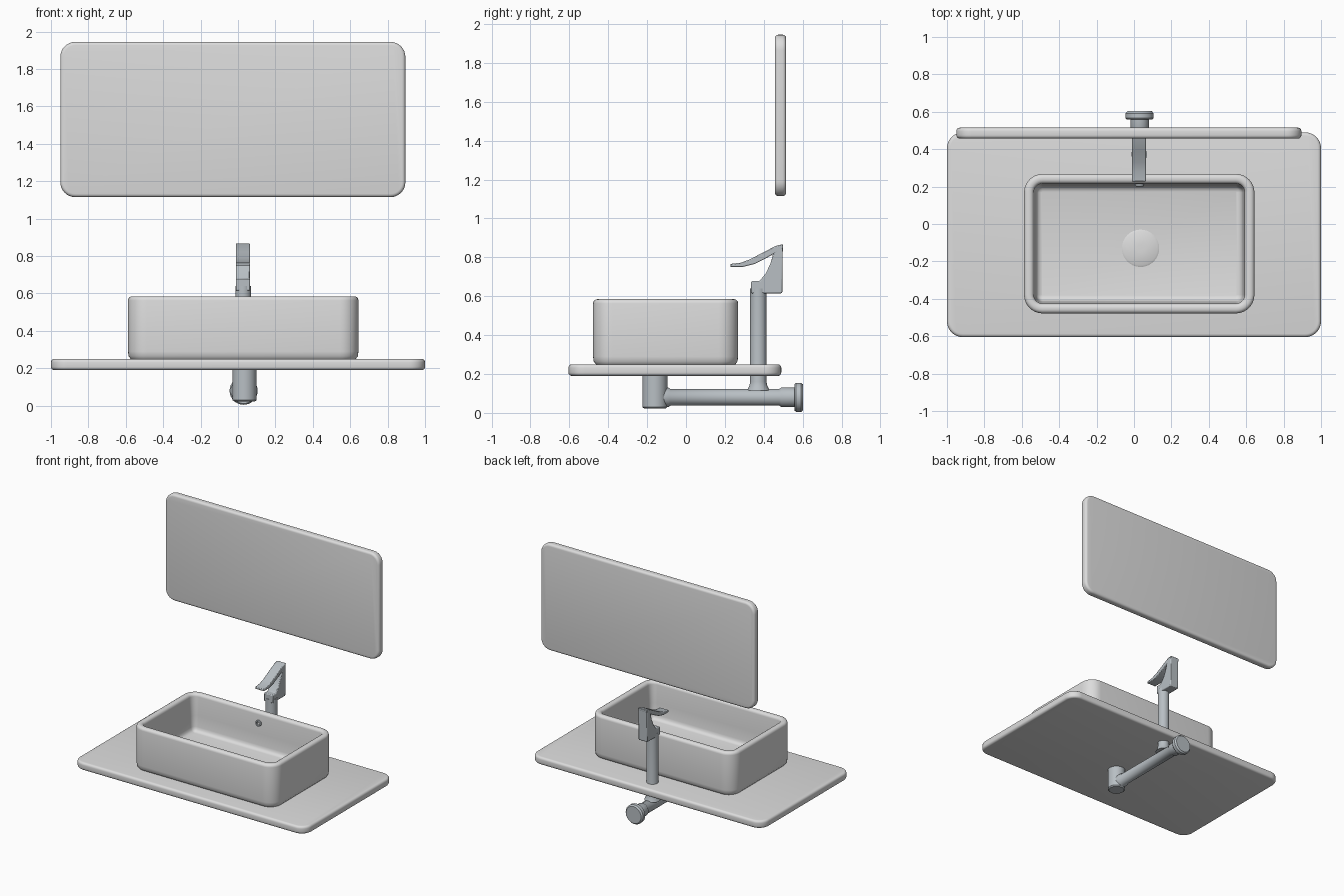
import bpy, bmesh, math
from mathutils import Matrix

if "Cube" in bpy.data.objects:
    bpy.data.objects.remove(bpy.data.objects["Cube"])


def material(name, rgb):
    m = bpy.data.materials.new(name)
    m.diffuse_color = (*rgb, 1)
    m.use_nodes = True
    m.node_tree.nodes["Principled BSDF"].inputs["Base Color"].default_value = m.diffuse_color
    return m


WHITE = material("white ceramic", (0.72, 0.72, 0.72))
STEEL = material("blue grey steel", (0.48, 0.52, 0.55))
CX = 0.03  # centre line of the tap and pipes


def finish(name, bm, mat, angle=40):
    bmesh.ops.recalc_face_normals(bm, faces=bm.faces)
    mesh = bpy.data.meshes.new(name)
    bm.to_mesh(mesh)
    bm.free()
    ob = bpy.data.objects.new(name, mesh)
    bpy.context.collection.objects.link(ob)
    mesh.materials.append(mat)
    bpy.ops.object.select_all(action='DESELECT')
    ob.select_set(True)
    bpy.context.view_layer.objects.active = ob
    bpy.ops.object.shade_smooth_by_angle(angle=math.radians(angle))
    return ob


def loft(bm, rings):
    """Skin a list of equal point rings and cap both ends."""
    vs = [[bm.verts.new(p) for p in r] for r in rings]
    n = len(vs[0])
    for a, b in zip(vs, vs[1:]):
        for i in range(n):
            j = (i + 1) % n
            bm.faces.new((a[i], a[j], b[j], b[i]))
    bm.faces.new(vs[0])
    bm.faces.new(vs[-1])


def rounded_rect(x0, x1, y0, y1, r, z, inset=0.0, seg=8):
    pts = []
    r_in = max(r - inset, 0.005)
    x0, x1, y0, y1 = x0 + inset, x1 - inset, y0 + inset, y1 - inset
    corners = ((x1 - r_in, y1 - r_in), (x0 + r_in, y1 - r_in),
               (x0 + r_in, y0 + r_in), (x1 - r_in, y0 + r_in))
    for k, (cx, cy) in enumerate(corners):
        for i in range(seg + 1):
            a = math.pi / 2 * (k + i / seg)
            pts.append((cx + r_in * math.cos(a), cy + r_in * math.sin(a), z))
    return pts


def arc(steps=4):
    return [(1 - math.cos(math.pi / 2 * i / steps), math.sin(math.pi / 2 * i / steps))
            for i in range(steps + 1)]


def slab_rings(rect, r, z0, z1, e):
    """Rounded-edge slab as (inset, z) rings."""
    low = [(e * (1 - s), z0 + e * c) for c, s in arc()]
    high = [(e * c, z1 - e + e * s) for c, s in arc()]
    return [rounded_rect(*rect, r, z, i) for i, z in low + high]


# counter top
bm = bmesh.new()
loft(bm, slab_rings((-1, 1, -0.605, 0.49), 0.085, 0.19, 0.25, 0.018))
finish("counter_top", bm, WHITE)

# mirror panel, lofted flat then stood upright
bm = bmesh.new()
loft(bm, slab_rings((-0.95, 0.895, 1.115, 1.945), 0.08, -0.515, -0.457, 0.018))
bmesh.ops.transform(bm, matrix=Matrix.Rotation(math.radians(90), 4, 'X'), verts=bm.verts)
finish("mirror_panel", bm, WHITE)

# vessel basin: outer wall, rounded rim, inner wall, coved floor
rect = (-0.588, 0.644, -0.478, 0.268)
e = 0.022
prof = [(0.02, 0.245), (0.014, 0.25), (0.003, 0.265), (0, 0.29)]
prof += [(e * c, 0.585 - e + e * s) for c, s in arc()]
prof += [(0.052 - e * c, 0.585 - e + e * s) for c, s in reversed(arc())]
prof += [(0.058, 0.42), (0.064, 0.335), (0.068, 0.318), (0.078, 0.305), (0.095, 0.3)]
bm = bmesh.new()
loft(bm, [rounded_rect(*rect, 0.1, z, i) for i, z in prof])
finish("basin", bm, WHITE)


def turned(name, profile, axis_matrix, mat, seg=32):
    """Lathe of (radius, height) pairs about a placed axis."""
    bm = bmesh.new()
    loft(bm, [[(r * math.cos(2 * math.pi * i / seg), r * math.sin(2 * math.pi * i / seg), h)
               for i in range(seg)] for r, h in profile])
    bmesh.ops.transform(bm, matrix=axis_matrix, verts=bm.verts)
    return finish(name, bm, mat)


def at(x, y, z):
    return Matrix.Translation((x, y, z))


ALONG_Y = Matrix.Rotation(math.radians(-90), 4, 'X')

# drain cover and overflow ring in the basin
turned("drain_cover", [(0.1, 0.298), (0.1, 0.302), (0.09, 0.307), (0.02, 0.309)],
       at(0.035, -0.13, 0), WHITE)
turned("overflow_ring", [(0.024, -0.012), (0.024, 0.012), (0.018, 0.012), (0.014, 0.006),
                         (0.014, -0.004), (0.02, -0.012)][:2] and
       [(0.024, 0.012), (0.024, -0.008), (0.017, -0.012), (0.013, -0.008), (0.013, 0.01)],
       at(CX, 0.212, 0.5) @ ALONG_Y, STEEL)

# tap column with flared foot
turned("tap_column", [(0.058, 0.115), (0.046, 0.14), (0.042, 0.16), (0.042, 0.64)],
       at(CX - 0.002, 0.372, 0), STEEL)

# waste trap, waste pipe and wall flange
turned("waste_trap", [(0.055, 0.022), (0.064, 0.03), (0.064, 0.195)],
       at(0.035, -0.16, 0), STEEL)
turned("waste_pipe", [(0.05, -0.16), (0.05, -0.09), (0.043, -0.08), (0.043, 0.48),
                      (0.05, 0.49), (0.05, 0.57)], at(CX, 0, 0.08) @ ALONG_Y, STEEL)
turned("wall_flange", [(0.068, 0.558), (0.075, 0.566), (0.075, 0.592), (0.065, 0.603)],
       at(CX, 0, 0.08) @ ALONG_Y, STEEL)


def plate(name, outline, half, bevel):
    """Side outline in y, z extruded across x."""
    bm = bmesh.new()
    loft(bm, [[(CX - 0.004 + s * half, y, z) for y, z in outline] for s in (-1, 1)])
    ob = finish(name, bm, STEEL)
    mod = ob.modifiers.new("soft edges", 'BEVEL')
    mod.width, mod.segments, mod.limit_method = bevel, 2, 'ANGLE'
    return ob


# tap head and sloping spout
plate("tap_head", [(0.335, 0.615), (0.495, 0.615), (0.498, 0.862), (0.45, 0.825),
                   (0.435, 0.77), (0.412, 0.72), (0.378, 0.678), (0.335, 0.678)], 0.038, 0.006)
plate("tap_spout", [(0.5, 0.868), (0.46, 0.858), (0.39, 0.822), (0.33, 0.79), (0.28, 0.772),
                    (0.228, 0.766), (0.228, 0.75), (0.29, 0.75), (0.35, 0.765),
                    (0.42, 0.8), (0.455, 0.82), (0.498, 0.845)], 0.038, 0.004)
